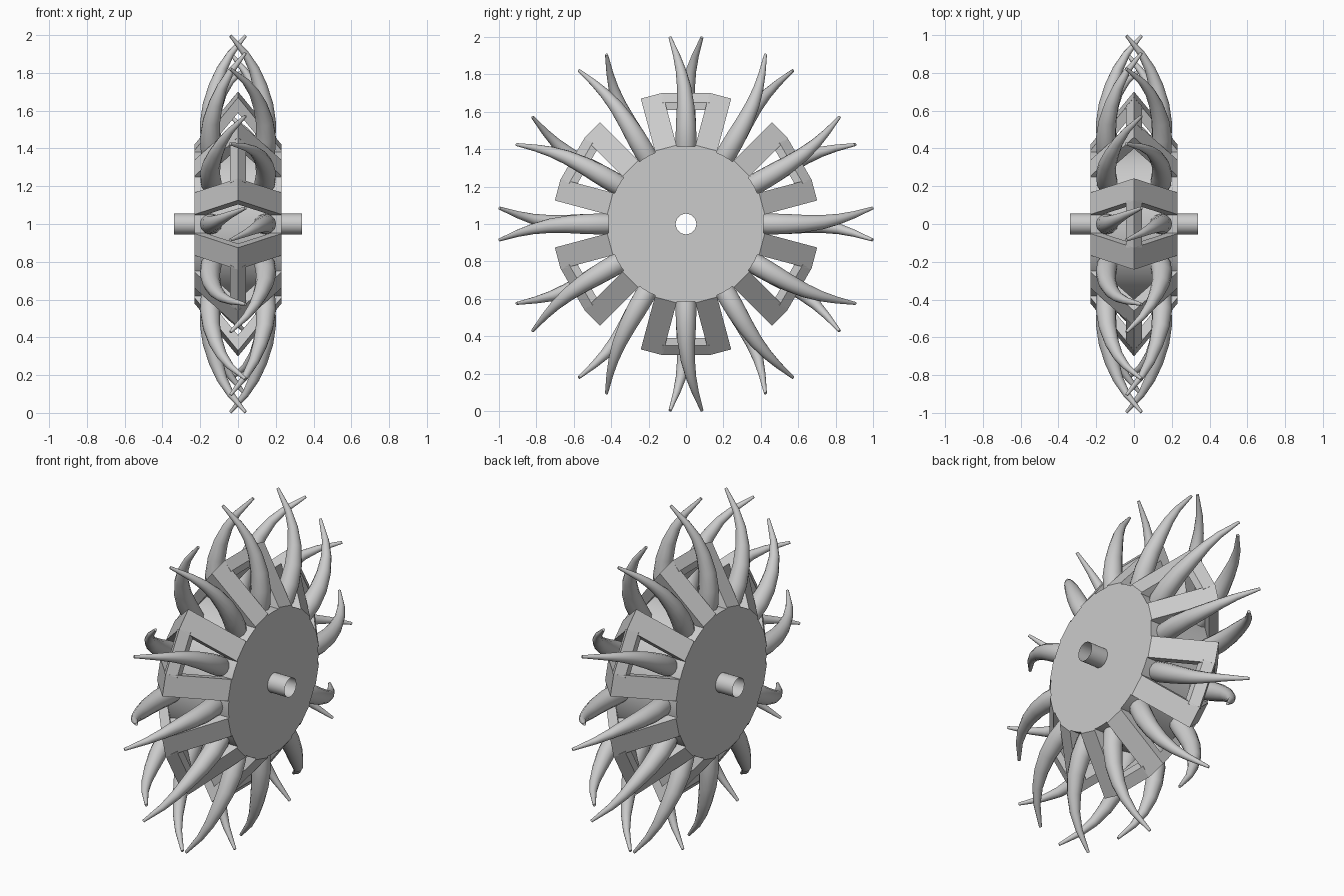
import bpy, bmesh
from math import pi, cos, sin, radians
from mathutils import Vector, Matrix

if "Cube" in bpy.data.objects:
    bpy.data.objects.remove(bpy.data.objects["Cube"])

HUB = Vector((0, 0, 1))


def place(x, r, t, angle):
    """Local (axle, radius, tangent) to world, turned about the axle."""
    return HUB + Matrix.Rotation(angle, 3, 'X') @ Vector((x, r, t))


def finish(name, bm, smooth=False):
    bmesh.ops.recalc_face_normals(bm, faces=bm.faces)
    me = bpy.data.meshes.new(name)
    bm.to_mesh(me)
    bm.free()
    ob = bpy.data.objects.new(name, me)
    bpy.context.collection.objects.link(ob)
    if smooth:
        bpy.ops.object.select_all(action='DESELECT')
        ob.select_set(True)
        bpy.context.view_layer.objects.active = ob
        bpy.ops.object.shade_smooth_by_angle(angle=radians(35))
    return ob


def revolve(name, profile, sides, closed):
    bm = bmesh.new()
    rings = [[bm.verts.new(place(x, r, 0, 2 * pi * i / sides)) for i in range(sides)]
             for x, r in profile]
    pairs = list(zip(rings, rings[1:])) + ([(rings[-1], rings[0])] if closed else [])
    for a, b in pairs:
        for i in range(sides):
            j = (i + 1) % sides
            bm.faces.new((a[i], a[j], b[j], b[i]))
    return finish(name, bm, True)


def prism(bm, profile, t0, t1, angle):
    """Extrude an (axle, radius) profile along the tangent."""
    a = [bm.verts.new(place(x, r, t0, angle)) for x, r in profile]
    b = [bm.verts.new(place(x, r, t1, angle)) for x, r in profile]
    n = len(profile)
    bm.faces.new(a)
    bm.faces.new(b[::-1])
    for i in range(n):
        j = (i + 1) % n
        bm.faces.new((a[i], b[i], b[j], a[j]))


# Hub drum and open axle tube
revolve("hub_drum", [(-.23, .055), (-.23, .416), (.23, .416), (.23, .055)], 64, True)
revolve("axle_tube", [(-.34, .055), (.34, .055)], 32, False)

# Chevron paddles: two bent arms and a ridge bar, six times
arm = [(-.23, .42), (0, .71), (.23, .42), (.23, .34), (0, .625), (-.23, .34)]
ridge = [(-.042, .65), (0, .70), (.042, .65), (.042, .61), (-.042, .61)]
bm = bmesh.new()
for k in range(6):
    mid = pi / 2 + k * pi / 3
    for s in (-1, 1):
        prism(bm, arm, -.06, .06, mid + s * pi / 12)
    prism(bm, ridge, -.125, .125, mid)
finish("paddles", bm)

# Curved tusks: (axle, radius, sideways drift, thickness), crossing at the tips
path = [(.125, .34, 0, .045), (.142, .44, 0, .056), (.148, .53, 0, .054),
        (.140, .63, .002, .047), (.117, .73, .010, .038), (.085, .82, .027, .028),
        (.040, .90, .050, .019), (-.040, .997, .085, .008)]
cu = bpy.data.curves.new("tusks", 'CURVE')
cu.dimensions = '3D'
cu.bevel_depth = 1
cu.bevel_resolution = 4
cu.use_fill_caps = True
for k in range(12):
    for s in (-1, 1):
        sp = cu.splines.new('POLY')
        sp.points.add(len(path) - 1)
        for p, (x, r, t, w) in zip(sp.points, path):
            p.co = (*place(s * x, r, s * t, k * pi / 6), 1)
            p.radius = w
        sp.use_smooth = True
tusks = bpy.data.objects.new("tusks", cu)
bpy.context.collection.objects.link(tusks)
bpy.ops.object.select_all(action='DESELECT')
tusks.select_set(True)
bpy.context.view_layer.objects.active = tusks
bpy.ops.object.convert(target='MESH')
